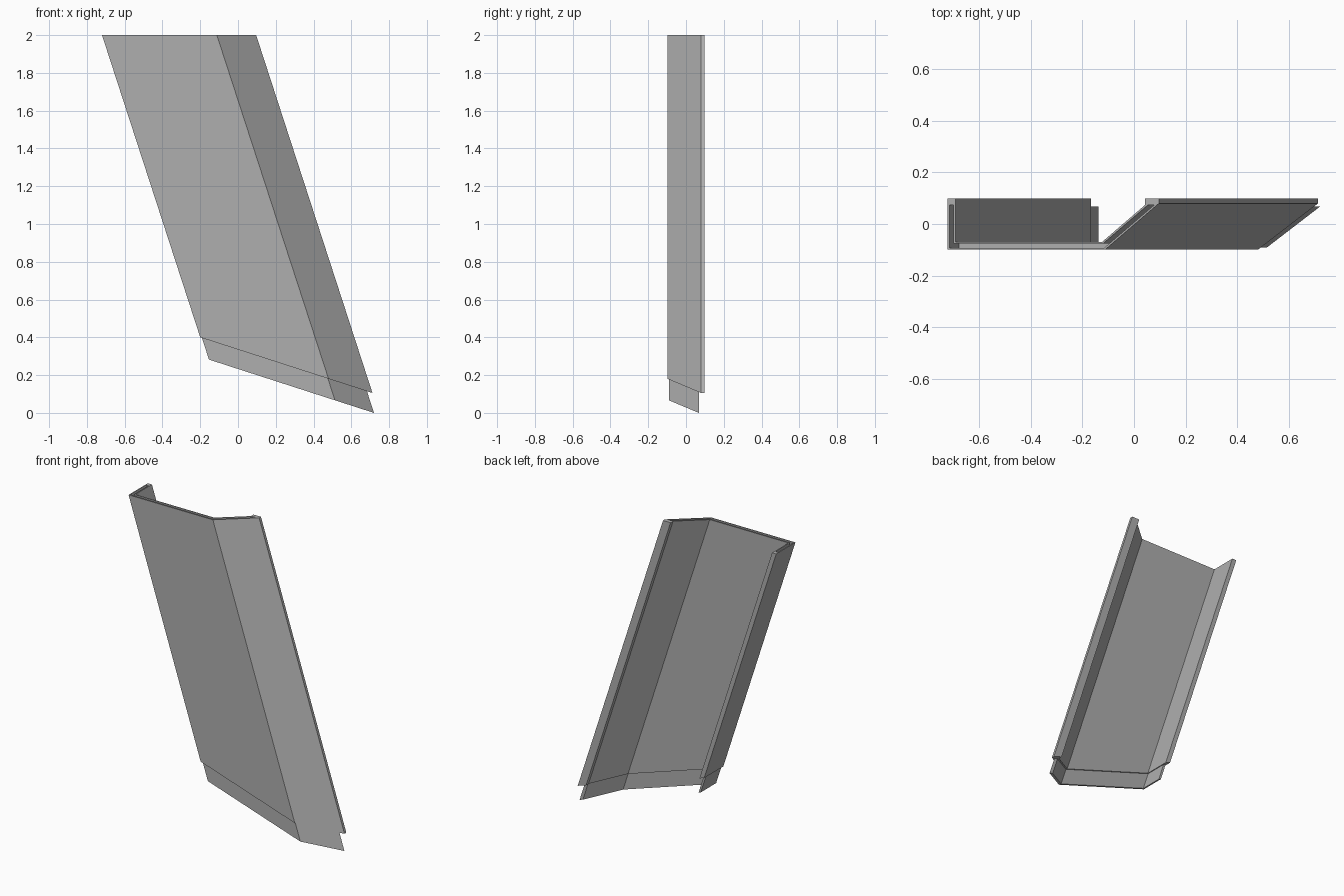
import bpy, bmesh

cube = bpy.data.objects.get("Cube")
if cube:
    bpy.data.objects.remove(cube, do_unlink=True)

LEAN = 0.325        # sideways run per unit of drop
CUT = 0.323         # slope of the lower cut
LEFT, FRONT, BACK = -0.72, -0.099, 0.099
FOLD_X = -0.112     # where the front bends into the slanted wing
THICK = 0.03
JOINT = 0.115       # length of tongue and depth of groove

grey = bpy.data.materials.new("plain grey")
grey.use_nodes = True
grey.diffuse_color = (0.43, 0.43, 0.43, 1)
grey.node_tree.nodes["Principled BSDF"].inputs["Base Color"].default_value = grey.diffuse_color


def wall(inset, left_tip, wing_tip):
    """Line along the bent panel, a given depth below its outer skin."""
    wing_x = FOLD_X + (wing_tip - FRONT) * 1.163 - 1.531 * inset
    return [(LEFT + inset, left_tip), (LEFT + inset, FRONT + inset),
            (FOLD_X - 0.368 * inset, FRONT + inset), (wing_x, wing_tip)]


def at_height(p, z):
    return (p[0] + LEAN * (2 - z), p[1], z)


def at_cut(p, drop=0):
    """Slide a section point down the leaning axis to the oblique lower cut."""
    k = 1 - CUT * LEAN
    z = (0.4 - CUT * (p[0] + 0.2 + 2 * LEAN)) / k - drop
    return at_height(p, z)


def prism(name, outline, upper, lower):
    bm = bmesh.new()
    top = [bm.verts.new(upper(p)) for p in outline]
    low = [bm.verts.new(lower(p)) for p in outline]
    bm.faces.new(top)
    bm.faces.new(low[::-1])
    n = len(outline)
    for i in range(n):
        j = (i + 1) % n
        bm.faces.new((top[j], top[i], low[i], low[j]))
    bmesh.ops.recalc_face_normals(bm, faces=bm.faces)
    mesh = bpy.data.meshes.new(name)
    bm.to_mesh(mesh)
    bm.free()
    mesh.materials.append(grey)
    ob = bpy.data.objects.new(name, mesh)
    bpy.context.collection.objects.link(ob)
    return ob


# bent panel with a squared lip on the wing edge
outer = wall(0, BACK, 0.08)
inner = wall(THICK, BACK, 0.073)
lip = [(outer[-1][0], BACK), (inner[-1][0], BACK)]
panel = prism("panel", outer + lip + inner[::-1],
              lambda p: at_height(p, 2), at_cut)

# groove sunk into the upper end
groove = prism("groove_cutter", wall(0.007, 0.073, 0.073) + wall(0.023, 0.073, 0.073)[::-1],
               lambda p: at_height(p, 2.05), lambda p: at_height(p, 2 - JOINT))
groove.hide_render = True
mod = panel.modifiers.new("groove", 'BOOLEAN')
mod.operation = 'DIFFERENCE'
mod.solver = 'EXACT'
mod.object = groove
bpy.context.view_layer.objects.active = panel
bpy.ops.object.modifier_apply(modifier=mod.name)
bpy.data.objects.remove(groove, do_unlink=True)

# tongue below the lower end, rooted slightly inside the panel
prism("tongue", wall(0.008, 0.068, 0.068) + wall(0.022, 0.068, 0.068)[::-1],
      lambda p: at_cut(p, -0.02), lambda p: at_cut(p, JOINT))
